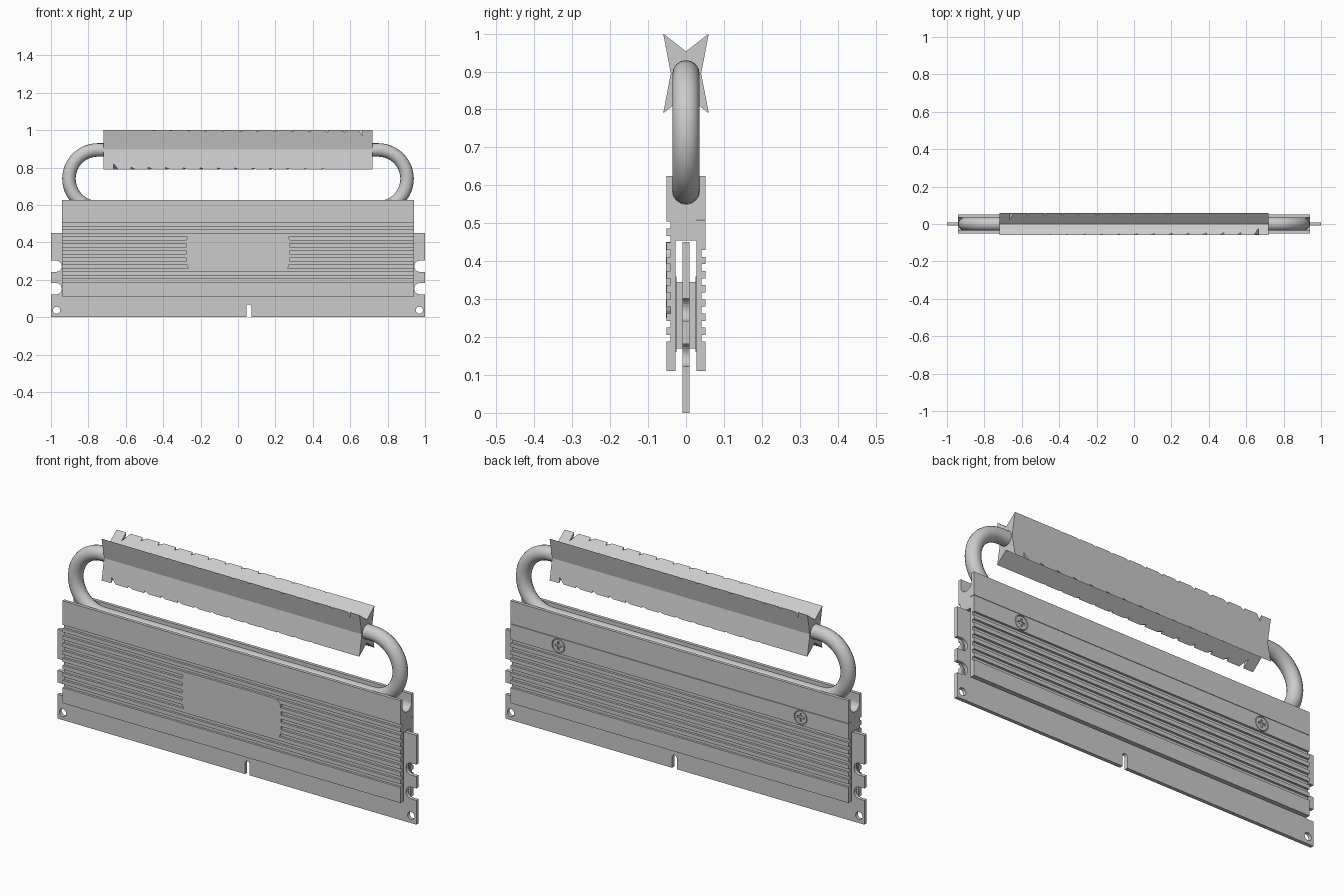
import bpy
import bmesh
from math import sin, cos, pi, radians

cube = bpy.data.objects.get("Cube")
if cube:
    bpy.data.objects.remove(cube, do_unlink=True)

grey = bpy.data.materials.new("plain_grey")
grey.use_nodes = True
GREY = (0.6, 0.6, 0.6, 1)
grey.diffuse_color = GREY
grey.node_tree.nodes["Principled BSDF"].inputs["Base Color"].default_value = GREY


def arc(cx, cz, r, start, end, steps=12):
    """Points on an arc, angles in degrees."""
    angles = [radians(start + (end - start) * i / steps) for i in range(steps + 1)]
    return [(cx + r * cos(a), cz + r * sin(a)) for a in angles]


def add_prism(bm, pts, axis, a, b):
    """Extrude a profile along x (points are y, z) or y (points are x, z)."""
    def place(p, d):
        return (d, p[0], p[1]) if axis == "x" else (p[0], d, p[1])
    low = [bm.verts.new(place(p, a)) for p in pts]
    high = [bm.verts.new(place(p, b)) for p in pts]
    bm.faces.new(low)
    bm.faces.new(high[::-1])
    for i in range(len(pts)):
        j = (i + 1) % len(pts)
        bm.faces.new((low[i], high[i], high[j], low[j]))


def build(name, prisms):
    bm = bmesh.new()
    for p in prisms:
        add_prism(bm, *p)
    bmesh.ops.recalc_face_normals(bm, faces=bm.faces[:])
    mesh = bpy.data.meshes.new(name)
    bm.to_mesh(mesh)
    bm.free()
    mesh.materials.append(grey)
    obj = bpy.data.objects.new(name, mesh)
    bpy.context.collection.objects.link(obj)
    return obj


def rect(x0, z0, x1, z1):
    return [(x0, z0), (x1, z0), (x1, z1), (x0, z1)]


def activate(obj):
    bpy.ops.object.select_all(action="DESELECT")
    obj.select_set(True)
    bpy.context.view_layer.objects.active = obj


def cut(obj, prisms):
    """Subtract prisms from an object and discard the cutter."""
    cutter = build("cutter", prisms)
    cutter.hide_render = True
    mod = obj.modifiers.new("cut", "BOOLEAN")
    mod.operation = "DIFFERENCE"
    mod.solver = "EXACT"
    mod.object = cutter
    activate(obj)
    bpy.ops.object.modifier_apply(modifier=mod.name)
    bpy.data.objects.remove(cutter, do_unlink=True)


# Circuit board: outline with round side slots and a key notch
side = [(1, 0)]
for z in (0.152, 0.272):
    side += [(1, z - 0.03)] + arc(0.972, z, 0.03, 270, 90) + [(1, z + 0.03)]
side.append((1, 0.45))
left_side = [(-x, z) for x, z in reversed(side)]
key = [(0.045, 0)] + arc(0.058, 0.055, 0.013, 180, 0, 8) + [(0.071, 0)]
board = build("circuit_board", [(side + left_side + key, "y", -0.009, 0.009)])
cut(board, [(arc(s * 0.97, 0.037, 0.019, 0, 345, 23), "y", -0.05, 0.05) for s in (-1, 1)])

# Memory chips and thermal pads on both faces
chips, pads = [], []
for s in (-1, 1):
    for i in range(8):
        x = -0.8225 + i * 0.235
        chips.append((rect(x - 0.1, 0.17, x + 0.1, 0.345), "y", s * 0.009, s * 0.025))
    pads.append((rect(-0.935, 0.16, 0.935, 0.36), "y", s * 0.025, s * 0.0285))
build("memory_chips", chips)
build("thermal_pads", pads)

# Heat spreader: ribbed front plate joined to a grooved top block
W, Y, IN, TOP = 0.942, 0.052, 0.028, 0.625
PITCH, RIB, DEEP = 0.0373, 0.018, 0.011


def ribs(count, first):
    """Grooved outer edge, listed from the bottom up, as (depth, z)."""
    pts = []
    for k in reversed(range(first, first + count)):
        z = 0.504 - k * PITCH
        pts += [(Y, z - RIB), (Y - DEEP, z - RIB), (Y - DEEP, z), (Y, z)]
    return pts


body = [(-Y, 0.11)] + [(-y, z) for y, z in ribs(9, 0)] + [(-Y, TOP), (-0.036, TOP)]
body += arc(0, 0.586, 0.036, 180, 360, 16)
body += [(0.036, TOP), (Y, TOP), (Y, 0.51), (IN, 0.51), (IN, 0.455), (-IN, 0.455), (-IN, 0.11)]
build("heat_spreader", [(body, "x", -W, W)])

# Back clamp plate with countersunk screws
back = [(IN, 0.11), (Y, 0.11)] + ribs(7, 2) + [(Y, 0.508), (IN, 0.508)]
plate = build("back_plate", [(back, "x", -W, W)])
SX, SZ = 0.675, 0.469
cut(plate, [(arc(s * SX, SZ, 0.036, 0, 345, 23), "y", 0.045, 0.07) for s in (-1, 1)])
for s, label in ((-1, "right"), (1, "left")):
    screw = build(label + "_screw", [(arc(s * SX, SZ, 0.032, 0, 345, 23), "y", 0.04, 0.051)])
    a, b = 0.005, 0.02
    cross = [(a, a), (a, b), (-a, b), (-a, a), (-b, a), (-b, -a),
             (-a, -a), (-a, -b), (a, -b), (a, -a), (b, -a), (b, a)]
    cut(screw, [([(s * SX + x, SZ + z) for x, z in cross], "y", 0.044, 0.07)])

# Blank badge plate over the front ribs
badge = []
for sx, sz, start in ((1, 1, 0), (-1, 1, 90), (-1, -1, 180), (1, -1, 270)):
    badge += arc(sx * 0.235, 0.35 + sz * 0.06, 0.04, start, start + 90, 6)
build("front_badge", [(badge, "y", -0.0525, -0.036)])

# Closed heat pipe loop
R, CX, CZ = 0.154, 0.75, 0.74
path = arc(CX, CZ, R, -90, 90, 24) + arc(-CX, CZ, R, 90, 270, 24)
curve = bpy.data.curves.new("heat_pipe", "CURVE")
curve.dimensions = "3D"
curve.bevel_depth = 0.036
curve.bevel_resolution = 6
spline = curve.splines.new("POLY")
spline.points.add(len(path) - 1)
for point, (x, z) in zip(spline.points, path):
    point.co = (x, 0, z, 1)
spline.use_cyclic_u = True
curve.materials.append(grey)
pipe = bpy.data.objects.new("heat_pipe", curve)
bpy.context.collection.objects.link(pipe)
activate(pipe)
bpy.ops.object.convert(target="MESH")
bpy.ops.object.shade_smooth_by_angle()

# Upper radiator: four-pointed section with shrinking nicks on its edges
MID = 0.895
star = [(0.06, 1), (0, 0.953), (-0.06, 1), (-0.04, MID),
        (-0.06, 0.79), (0, 0.837), (0.06, 0.79), (0.04, MID)]
radiator = build("radiator", [(star, "x", -0.718, 0.718)])
nicks = []
for sy in (-1, 1):
    for sz in (-1, 1):
        sx = sy * sz
        for i in range(13):
            x = -0.665 + i * 0.0925
            depth = 0.03 if i == 0 else 0.013 * (1 - i / 15)
            tip = MID + sz * (0.105 - depth)
            rim = MID + sz * 0.115
            wide = 0.024 * (1 + 0.01 / depth)
            nick = [(sx * x, tip), (sx * x, rim), (sx * (x + wide), rim)]
            nicks.append((nick, "y", sy * 0.015, sy * 0.08))
cut(radiator, nicks)
